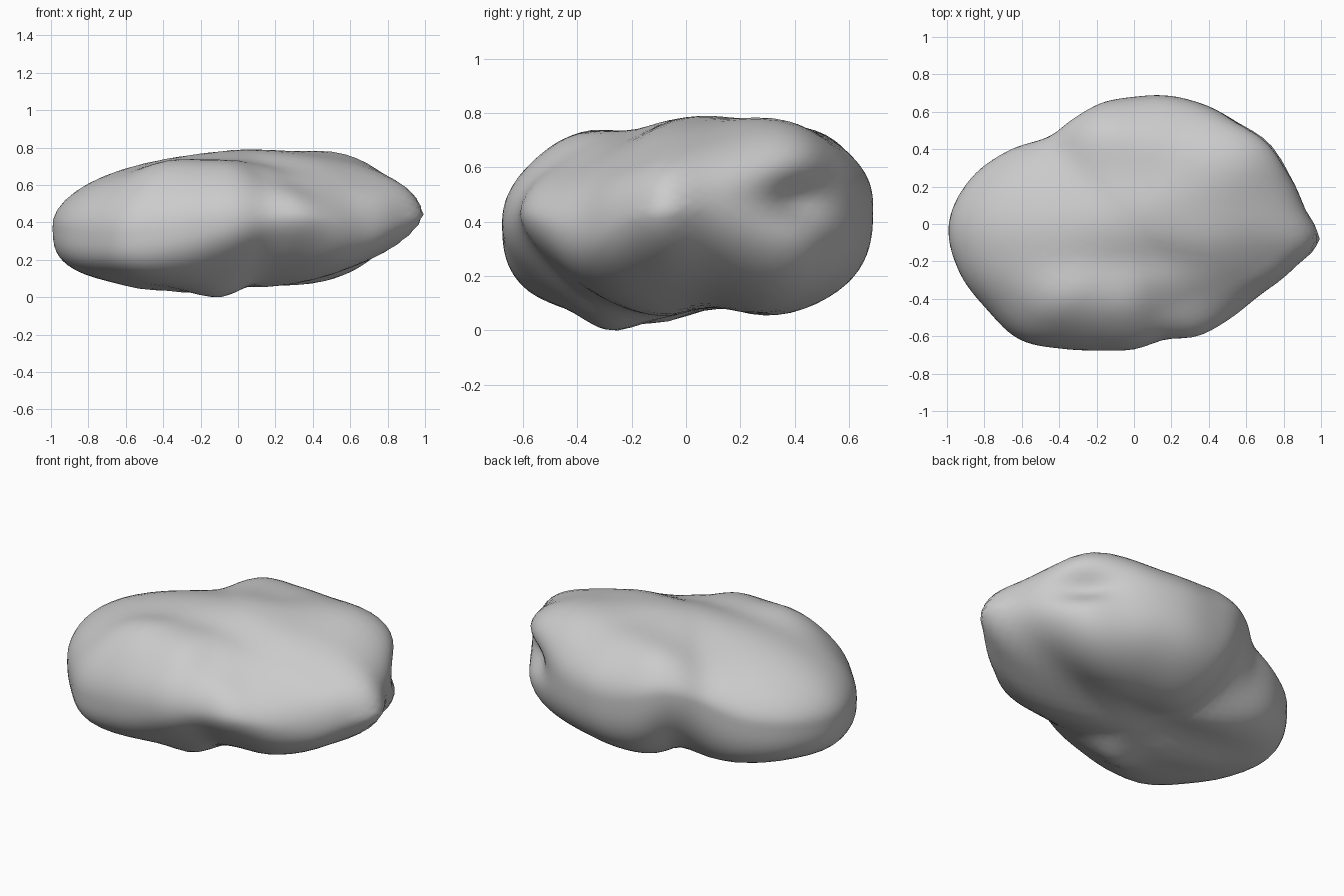
import bpy
import bmesh
import math
from mathutils import Vector

old = bpy.data.objects.get("Cube")
if old:
    bpy.data.objects.remove(old)

# Plan outline: rim radius every 15 degrees, counter-clockwise from +x
RIM = [.91, .89, .86, .78, .74, .71, .68, .67, .65, .655, .78, .91,
       .99, .97, .91, .87, .77, .70, .67, .64, .69, .72, .77, .88]

# Changes around the stone: angle, spread (degrees), amount
RIM_HEIGHT = [(118, 22, .12), (330, 20, -.08), (225, 35, -.06)]
TOP_FULLNESS = [(312, 32, -.7), (150, 30, -.4), (37, 17, 1.4)]
BASE_FULLNESS = [(36, 20, .9), (120, 18, -1.1), (225, 34, .7), (328, 20, .6)]
TIP = [(355, 7, .09)]
GROOVE = [(31, 11, .1)]

# Bumps and hollows: x, y, x width, y width, height
TOP_BUMPS = [(.55, .3, .25, .22, .03), (-.4, -.42, .22, .16, .04),
             (.3, -.44, .28, .16, -.03), (.65, -.2, .2, .15, -.03),
             (.05, .08, .3, .15, .02), (.15, .45, .25, .15, .02),
             (-.15, .5, .2, .14, .03), (-.05, -.45, .15, .12, .02),
             (0, -.2, .5, .1, -.02)]
BASE_BUMPS = [(-.1, -.29, .17, .13, -.06), (-.5, -.05, .14, .1, -.02),
              (0, .1, .6, .13, .04), (-.3, -.1, .12, .1, -.02),
              (.05, .38, .3, .15, -.01), (.2, -.6, .3, .12, .03)]


def around(angle, changes):
    """Sum of soft changes centred on given angles."""
    total = 0
    for centre, spread, amount in changes:
        off = (math.degrees(angle) - centre + 180) % 360 - 180
        total += amount * math.exp(-(off / spread) ** 2)
    return total


def rim_radius(angle):
    """Smooth interpolation of the plan outline."""
    t = (angle / math.tau * len(RIM)) % len(RIM)
    i, f = int(t), t - int(t)
    a, b, c, d = (RIM[(i + k) % len(RIM)] for k in (-1, 0, 1, 2))
    return b + .5 * f * (c - a + f * (2*a - 5*b + 4*c - d + f * (3*(b - c) + d - a)))


def relief(x, y, bumps):
    return sum(h * math.exp(-((x - bx) / wx) ** 2 - ((y - by) / wy) ** 2)
               for bx, by, wx, wy, h in bumps)


def stone_point(d):
    """Turn a unit direction into a point on the stone."""
    angle = math.atan2(d.y, d.x)
    ca, sa = math.cos(angle), math.sin(angle)
    h, w = math.hypot(d.x, d.y), abs(d.z)
    # Fullness of the section changes around the stone
    if d.z >= 0:
        p = 2.3 + .25 * ca + .1 * sa + around(angle, TOP_FULLNESS)
    else:
        p = 2.4 - .65 * ca + .5 * sa + around(angle, BASE_FULLNESS)
    k = (h ** p + w ** p) ** (-1 / p)
    s, c = h * k, w * k
    r = (rim_radius(angle) + around(angle, TIP) * (1 - c)) * s
    x, y = r * ca, r * sa
    rim_z = .42 + (.03 * ca + .01 * sa + around(angle, RIM_HEIGHT)) * s
    if d.z >= 0:
        z = rim_z + c * (.76 - rim_z) + relief(x, y, TOP_BUMPS) * min(1, 1.6 * c)
    else:
        z = rim_z - c * (rim_z - .035) + relief(x, y, BASE_BUMPS) * min(1, 1.6 * c)
    # Groove in the side below the back left corner
    dent = 1 - around(angle, GROOVE) * math.exp(-((z - .47) / .09) ** 2)
    return Vector((x * dent, y * dent, z))


# Stone body, resting on the ground
mesh = bpy.data.meshes.new("stone")
bm = bmesh.new()
bmesh.ops.create_icosphere(bm, subdivisions=5, radius=1)
for v in bm.verts:
    v.co = stone_point(v.co.normalized())
lowest = min(v.co.z for v in bm.verts)
bmesh.ops.translate(bm, verts=bm.verts, vec=(0, 0, -lowest))
for f in bm.faces:
    f.smooth = True
bm.to_mesh(mesh)
bm.free()
stone = bpy.data.objects.new("stone", mesh)
bpy.context.collection.objects.link(stone)

# Grey stone colour
grey = bpy.data.materials.new("stone_grey")
grey.use_nodes = True
colour = (.6, .6, .6, 1)
grey.diffuse_color = colour
grey.node_tree.nodes["Principled BSDF"].inputs["Base Color"].default_value = colour
mesh.materials.append(grey)
